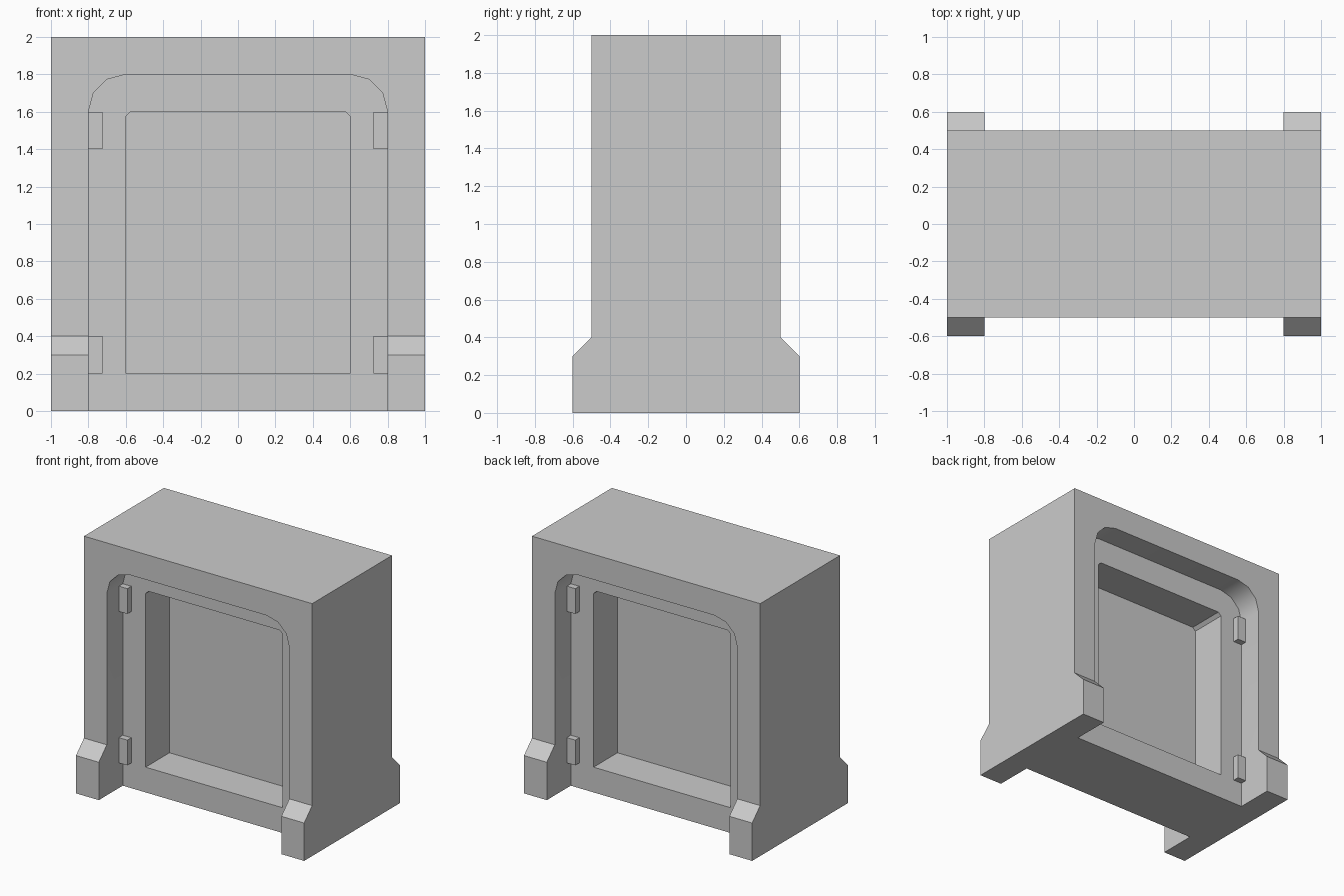
import bpy, bmesh, math

if "Cube" in bpy.data.objects:
    bpy.data.objects.remove(bpy.data.objects["Cube"])

grey = bpy.data.materials.new("light grey")
grey.diffuse_color = (0.6, 0.6, 0.6, 1)
grey.use_nodes = True
grey.node_tree.nodes["Principled BSDF"].inputs["Base Color"].default_value = grey.diffuse_color


def prism(name, pts, vec):
    """Extrude a closed polygon along vec."""
    bm = bmesh.new()
    face = bm.faces.new([bm.verts.new(p) for p in pts])
    ext = bmesh.ops.extrude_face_region(bm, geom=[face])
    moved = [g for g in ext["geom"] if isinstance(g, bmesh.types.BMVert)]
    bmesh.ops.translate(bm, verts=moved, vec=vec)
    bmesh.ops.recalc_face_normals(bm, faces=bm.faces)
    me = bpy.data.meshes.new(name)
    bm.to_mesh(me)
    bm.free()
    me.materials.append(grey)
    ob = bpy.data.objects.new(name, me)
    bpy.context.collection.objects.link(ob)
    return ob


def arch(half, bottom, top, r, steps):
    """Doorway outline with rounded top corners, as (x, z) points."""
    pts = [(-half, bottom), (half, bottom)]
    for cx, start in ((half - r, 0), (r - half, 90)):
        for i in range(steps + 1):
            a = math.radians(start + 90 * i / steps)
            pts.append((cx + r * math.cos(a), top - r + r * math.sin(a)))
    return pts


# Body with four flared feet: side profile run along the full width
side = [(0.6, 0), (0.6, 0.3), (0.5, 0.4), (0.5, 2)]
side += [(-y, z) for y, z in reversed(side)]
body = prism("frame_body", [(-1, y, z) for y, z in side], (2, 0, 0))

# Recess and inner opening on front and back
cutters = []
for s in (-1, 1):
    for outline, depth in ((arch(0.8, -0.2, 1.8, 0.2, 3), 0.3),
                           (arch(0.6, 0.2, 1.6, 0.025, 1), 0.001)):
        cutters.append(prism("recess_cutter", [(x, s * depth, z) for x, z in outline],
                             (0, s * (0.8 - depth), 0)))
bpy.context.view_layer.objects.active = body
body.select_set(True)
for c in cutters:
    m = body.modifiers.new("recess", "BOOLEAN")
    m.operation, m.solver, m.object = "DIFFERENCE", "EXACT", c
    bpy.ops.object.modifier_apply(modifier=m.name)
for c in cutters:
    bpy.data.objects.remove(c)

# Smooth only the rounded recess corners
bpy.ops.object.select_all(action="DESELECT")
body.select_set(True)
bpy.context.view_layer.objects.active = body
bpy.ops.object.shade_smooth_by_angle(angle=math.radians(35))

# Hinge blocks in the recess corners
for sy in (-1, 1):
    for sx in (-1, 1):
        for z in (0.2, 1.4):
            prism("hinge", [(sx * x, sy * y, z) for x, y in
                            ((0.8, 0.3), (0.725, 0.3), (0.725, 0.35), (0.8, 0.35))],
                  (0, 0, 0.2))
